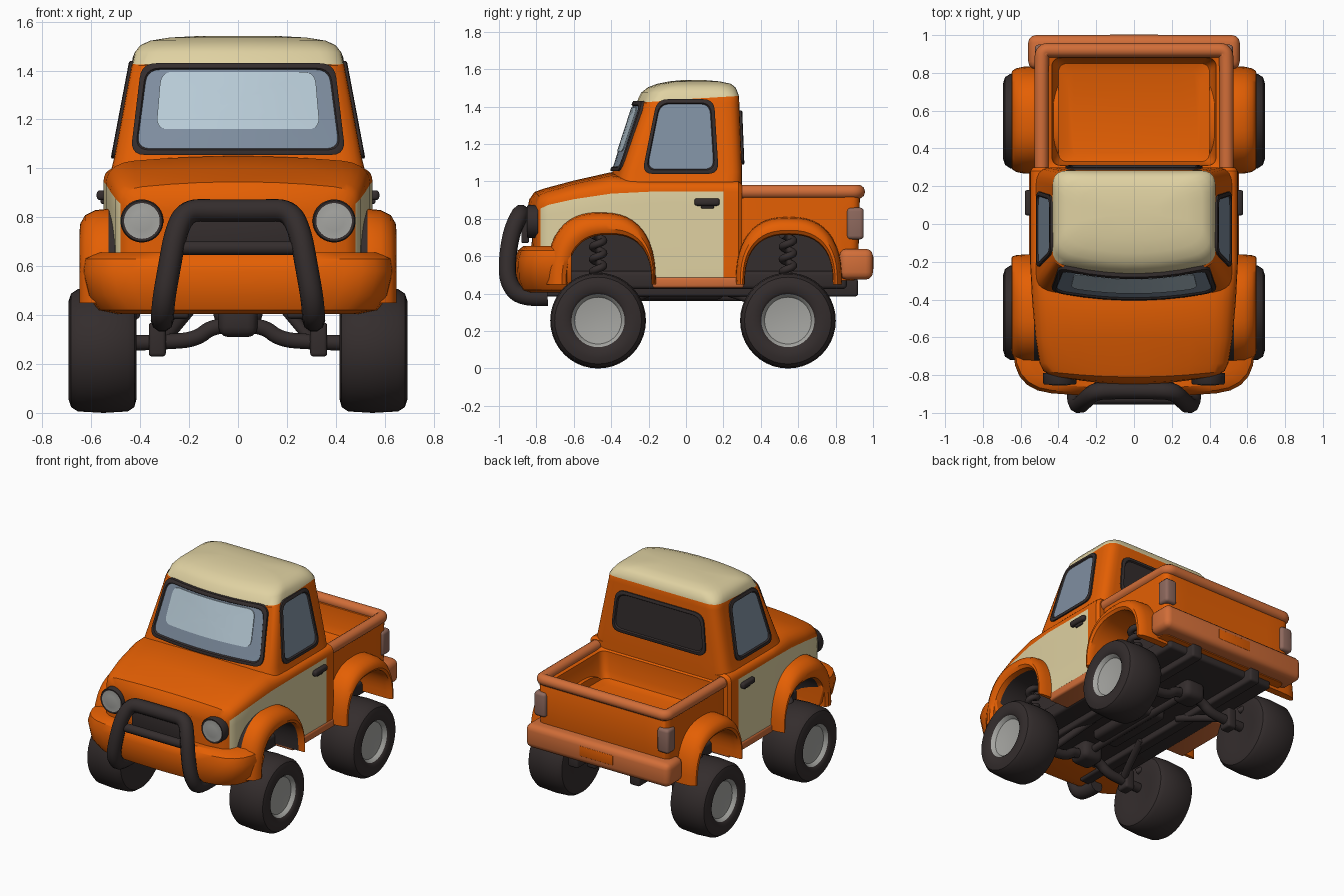
import bpy, bmesh, math
from mathutils import Vector as V

if "Cube" in bpy.data.objects:
    bpy.data.objects.remove(bpy.data.objects["Cube"])


def material(name, *rgb):
    m = bpy.data.materials.new(name)
    m.use_nodes = True
    m.diffuse_color = (*rgb, 1)
    m.node_tree.nodes["Principled BSDF"].inputs["Base Color"].default_value = (*rgb, 1)
    return m


ORANGE = material("orange paint", .78, .115, .001)
PALE = material("pale orange trim", .64, .155, .04)
CREAM = material("cream paint", .74, .64, .36)
DARK = material("dark rubber", .034, .026, .026)
GLASS = material("blue grey glass", .21, .27, .35)
SHINE = material("light glass", .48, .6, .68)
GREY = material("light grey", .38, .38, .36)
LAMP = material("tail lamp", .27, .14, .11)


def finish(name, bm, mats):
    bmesh.ops.recalc_face_normals(bm, faces=bm.faces)
    me = bpy.data.meshes.new(name)
    bm.to_mesh(me)
    bm.free()
    for m in mats:
        me.materials.append(m)
    ob = bpy.data.objects.new(name, me)
    bpy.context.scene.collection.objects.link(ob)
    return ob


def loft(name, rings, mats, bands=None, rule=None):
    """Skin closed rings of equal length; colour by band or by a face rule."""
    bm = bmesh.new()
    rows = [[bm.verts.new(p) for p in ring] for ring in rings]
    n = len(rows[0])
    for k, (a, b) in enumerate(zip(rows, rows[1:])):
        for i in range(n):
            f = bm.faces.new((a[i], a[(i + 1) % n], b[(i + 1) % n], b[i]))
            f.material_index = bands[k] if bands else 0
    bm.faces.new(rows[0])
    bm.faces.new(rows[-1]).material_index = bands[-1] if bands else 0
    bm.normal_update()
    if rule:
        for f in bm.faces:
            f.material_index = rule(f.calc_center_median(), f.normal)
    return finish(name, bm, mats)


def rounded(corners, radii, arc=5, split=7):
    """Polygon with rounded corners and evenly split edges."""
    pts, n = [], len(corners)
    if not isinstance(radii, (list, tuple)):
        radii = [radii] * n
    cs = [V(c) for c in corners]
    for i, p in enumerate(cs):
        a, b, r = cs[i - 1], cs[(i + 1) % n], radii[i]
        s, e = p + (a - p).normalized() * r, p + (b - p).normalized() * r
        for k in range(arc + 1):
            t = k / arc
            pts.append(s * (1 - t) ** 2 + p * 2 * t * (1 - t) + e * t * t)
        nxt = b + (p - b).normalized() * radii[(i + 1) % n]
        pts += [e.lerp(nxt, k / split) for k in range(1, split)]
    return pts


def rect(w, lo, hi, radii):
    return rounded([(-w, lo), (w, lo), (w, hi), (-w, hi)], radii)


def box(name, lo, hi, mat, bevel=.02):
    bm = bmesh.new()
    bmesh.ops.create_cube(bm, size=1)
    for v in bm.verts:
        v.co = [(a + b) / 2 + c * abs(b - a) for a, b, c in zip(lo, hi, v.co)]
    bmesh.ops.bevel(bm, geom=bm.edges[:], offset=bevel, segments=3, profile=.5, affect="EDGES")
    return finish(name, bm, [mat])


def tube(name, pts, r, mat):
    cu = bpy.data.curves.new(name, "CURVE")
    cu.dimensions, cu.bevel_depth, cu.bevel_resolution, cu.use_fill_caps = "3D", r, 3, True
    sp = cu.splines.new("NURBS")
    sp.points.add(len(pts) - 1)
    for p, co in zip(sp.points, pts):
        p.co = (*co, 1)
    sp.order_u, sp.use_endpoint_u, sp.resolution_u = 3, True, 6
    cu.materials.append(mat)
    ob = bpy.data.objects.new(name, cu)
    bpy.context.scene.collection.objects.link(ob)


def mirrored(pts):
    return pts + [(-x, y, z) for x, y, z in reversed(pts)]


def circle(r, n=40):
    return [(r * math.cos(math.tau * i / n), r * math.sin(math.tau * i / n)) for i in range(n)]


def arch(c, w, h, base=.45, n=24):
    """Squared-off arch in the side plane."""
    out = []
    for i in range(n + 1):
        a = math.pi * i / n
        x, s = math.cos(a), max(math.sin(a), 0)
        out.append(V((c + w * math.copysign(abs(x) ** .8, x), base + h * s ** .8)))
    return out


def cut_wells(ob, c, w):
    for s in (-1, 1):
        a = arch(c, w + .015, .275)
        a = [V((a[0].x, .3))] + a + [V((a[-1].x, .3))]
        cutter = loft("cutter", [[(s * x, p.x, p.y) for p in a] for x in (.39, .72)], [DARK])
        mod = ob.modifiers.new("well", "BOOLEAN")
        mod.operation, mod.object, mod.solver = "DIFFERENCE", cutter, "EXACT"
        mod.material_mode = "TRANSFER"
        bpy.context.view_layer.objects.active = ob
        bpy.ops.object.modifier_apply(modifier=mod.name)
        bpy.data.objects.remove(cutter)


# Lower body: bowed nose, crowned hood and door panels
body_rows = [(-.85, .36, .6, .85, .08), (-.838, .44, .53, .905, .09), (-.81, .48, .5, .945, .09),
             (-.75, .5, .48, .965, .09), (-.6, .522, .45, 1.005, .1), (-.4, .54, .45, 1.05, .115),
             (-.2, .55, .45, 1, .055), (.2, .55, .45, 1, .055), (.28, .55, .45, 1, .055),
             (.3, .535, .46, .985, .05)]
rings = []
for y, w, lo, hi, r in body_rows:
    bow, crown = .035 * min(1, max(0, (-.7 - y) / .12)), .03 if y < -.3 else 0
    rings.append([(p.x, y + bow * (p.x / w) ** 2,
                   p.y - crown * (p.x / w) ** 2 * max(0, (p.y - hi + r) / r))
                  for p in rect(w, lo, hi, [.03, .03, r, r])])
body = loft("lower_body", rings, [ORANGE, CREAM], rule=lambda c, n: int(
    -.76 < c.y < .2 and abs(n.x) > .8 and abs(n.z) < .05))
cut_wells(body, -.41, .225)

# Cab with bowed front and cream roof
BOW, SEAM = .06, 1.44
cab_rows = [(.92, .54, -.43, .3, .1), (.98, .522, -.415, .3, .09), (1.05, .505, -.395, .3, .08),
            (1.42, .435, -.275, .285, .08), (SEAM, .431, -.265, .283, .08), (1.475, .422, -.24, .277, .09),
            (1.503, .4, -.205, .265, .1), (1.522, .36, -.155, .24, .1), (1.535, .28, -.09, .18, .08),
            (1.542, .15, -.02, .1, .04)]
rings = []
for z, w, lo, hi, r in cab_rows:
    tilt = .06 if z == SEAM else 0
    rings.append([(p.x, p.y + BOW * (p.x / w) ** 2 * max(0, 1 - 2 * (p.y - lo) / (hi - lo)), z + tilt * p.y)
                  for p in rect(w, lo, hi, r)])
loft("cab", rings, [ORANGE, CREAM], [0] * 4 + [1] * 5)


# Windows laid onto the cab walls
def slope(z, low, high):
    return low + (high - low) * (z - 1.05) / .37


def on_front(u, v, off):
    return (u, slope(v, -.395, -.275) + BOW * (u / slope(v, .505, .435)) ** 2 - off, v)


def on_back(u, v, off):
    return (u, slope(v, .3, .285) + off, v)


def window(name, corners, r, place, steps, mats):
    pts = rounded(corners, r)
    xs, ys = [p.x for p in pts], [p.y for p in pts]
    c = V(((min(xs) + max(xs)) / 2, (min(ys) + max(ys)) / 2))
    h = V((max(xs), max(ys))) - c
    rings = []
    for inset, off in steps + [(h.y * k, steps[-1][1]) for k in (.4, .6, .8, .97)]:
        kx, ky = 1 - inset / h.x, 1 - inset / h.y
        if inset > .2 * h.y:
            kx = ky
        rings.append([place(c.x + (p.x - c.x) * kx, c.y + (p.y - c.y) * ky, off) for p in pts])
    frame = len(steps) - 1
    loft(name, rings, mats, [0] * frame + [len(mats) - 1] * 5)


FRAME = [(0, -.03), (0, .01), (.007, .014), (.02, .014), (.026, .005)]
window("windshield", [(-.44, 1.055), (.44, 1.055), (.395, 1.43), (-.395, 1.43)], .06,
       on_front, FRAME, [DARK, GLASS])
window("windshield_shine", [(-.335, 1.16), (.335, 1.16), (.315, 1.395), (-.315, 1.395)], .05,
       on_front, [(0, .005), (0, .01)], [SHINE])
window("rear_window", [(-.37, 1.09), (.37, 1.09), (.34, 1.38), (-.34, 1.38)], .07,
       on_back, FRAME, [DARK])

# Cargo bed with open top
bed_rows = [(.47, .5, .28, .9), (.52, .51, .28, .92), (.93, .51, .28, .93), (.95, .49, .29, .92),
            (.93, .435, .31, .88), (.8, .425, .315, .87), (.755, .4, .33, .85), (.74, .35, .37, .8)]
bed = loft("cargo_bed", [[(p.x, p.y, z) for p in rect(w, lo, hi, .05)] for z, w, lo, hi in bed_rows],
           [ORANGE])
cut_wells(bed, .55, .235)
tube("bed_rail", mirrored([(.49, .3, .945), (.49, .6, .945), (.49, .86, .945), (.485, .92, .945),
                           (.42, .92, .945), (.2, .92, .945)]), .038, PALE)

# Bumpers and bull bar
bumper_rows = [(.405, .5, -.85), (.42, .57, -.885), (.48, .615, -.91), (.58, .638, -.915),
               (.63, .63, -.9), (.655, .58, -.87)]
loft("front_bumper", [[(p.x, p.y + .04 * (p.x / w) ** 2, z) for p in
                       rounded([(-w, y), (w, y), (w, -.65), (-w, -.65)], [.2, .2, .01, .01])]
                      for z, w, y in bumper_rows], [ORANGE])
box("rear_bumper", (-.56, .82, .475), (.56, 1, .64), PALE, .04)
box("plate_recess", (-.13, .95, .53), (.13, 1.002, .6), ORANGE, .004)
tube("bull_bar", mirrored([(.31, -.74, .38), (.31, -.88, .37), (.305, -.955, .46), (.28, -.955, .6),
                           (.255, -.93, .74), (.21, -.885, .83), (.1, -.88, .828)]), .047, DARK)
tube("bull_bar_crossbar", [(-.25, -.925, .675), (0, -.925, .675), (.25, -.925, .675)], .03, DARK)
box("bull_bar_panel", (-.215, -.88, .67), (.215, -.84, .8), DARK, .01)

# Parts on both sides
LIP = [(.4, 0), (.6, 0), (.635, .06), (.648, .25), (.645, .5), (.625, .78), (.585, .95), (.53, 1), (.4, 1)]
for s, side in ((-1, "right"), (1, "left")):
    window(side + "_door_window", [(-.235, 1.04), (.175, 1.04), (.15, 1.44), (-.155, 1.44)], .06,
           lambda u, v, off: (s * (slope(v, .505, .435) + off), u, v), FRAME, [DARK, GLASS])
    for end, ci, wi, co, wo, h, liner in (("front", -.41, .225, -.455, .295, .385, DARK),
                                          ("rear", .55, .235, .55, .285, .36, ORANGE)):
        pairs = zip(arch(ci, wi, .265), arch(co, wo, h))
        loft(f"{side}_{end}_fender", [[(s * x, *i.lerp(o, t)) for x, t in LIP] for i, o in pairs],
             [ORANGE, liner], rule=lambda c, n: int(abs(c.x) < .52))
    # Wheels with dished hubs, coil springs and axle knuckles
    tyre = [(.43, .12), (.415, .2), (.424, .232), (.45, .25), (.55, .256), (.655, .25), (.683, .232),
            (.693, .2), (.69, .155), (.68, .142), (.655, .125), (.645, .06)]
    for end, y in (("front", -.47), ("rear", .545)):
        loft(f"{side}_{end}_wheel", [[(s * x, y + a, .256 + b) for a, b in circle(r)] for x, r in tyre],
             [DARK, GREY], [0] * 9 + [1, 1])
        coil = [(s * .45 + .032 * math.cos(k * .8), y + .032 * math.sin(k * .8), .4 + k * .0085)
                for k in range(38)]
        tube(f"{side}_{end}_spring", coil, .02, DARK)
        box(f"{side}_{end}_knuckle", (s * .295, y - .045, .23), (s * .365, y + .045, .37), DARK, .015)
        tube(f"{side}_{end}_trailing_arm", [(s * .3, y, .3), (s * .25, y * .7, .36), (s * .2, y * .35, .42)],
             .025, DARK)
    # Lamps, handles and frame ends
    lamp = [(-.79, .088), (-.842, .088), (-.85, .083), (-.848, .073), (-.854, .04)]
    loft(side + "_headlight", [[(s * .393 + a, y, .785 + b) for a, b in circle(r)] for y, r in lamp],
         [DARK, GREY], [0, 0, 0, 1])
    box(side + "_tail_lamp", (s * .435, .86, .69), (s * .525, .95, .86), LAMP, .02)
    box(side + "_door_handle", (s * .54, .045, .87), (s * .578, .18, .91), DARK, .014)
    box(side + "_handle_base", (s * .54, .08, .855), (s * .562, .15, .885), DARK, .008)
    box(side + "_sill", (s * .4, -.18, .43), (s * .557, .31, .49), PALE, .015)
    box(side + "_frame_rail", (s * .2, -.78, .385), (s * .28, .92, .48), DARK, .015)

# Underside
box("underbody", (-.42, -.72, .425), (.42, .86, .52), DARK, .02)
box("gearbox", (-.1, -.3, .37), (.1, .2, .46), DARK, .03)
for end, y in (("front", -.47), ("rear", .545)):
    tube(end + "_axle", mirrored([(.45, y, .285), (.3, y, .29), (.17, y, .3), (.1, y, .36)]), .033, DARK)
    box(end + "_differential", (-.08, y - .08, .31), (.08, y + .08, .44), DARK, .04)
tube("drive_shaft", [(0, -.47, .38), (0, 0, .39), (0, .545, .38)], .025, DARK)

# Smooth shading with crisp edges
bpy.ops.object.select_all(action="DESELECT")
for ob in bpy.context.scene.objects:
    if ob.type == "MESH":
        ob.select_set(True)
        bpy.context.view_layer.objects.active = ob
bpy.ops.object.shade_smooth_by_angle(angle=math.radians(35))
